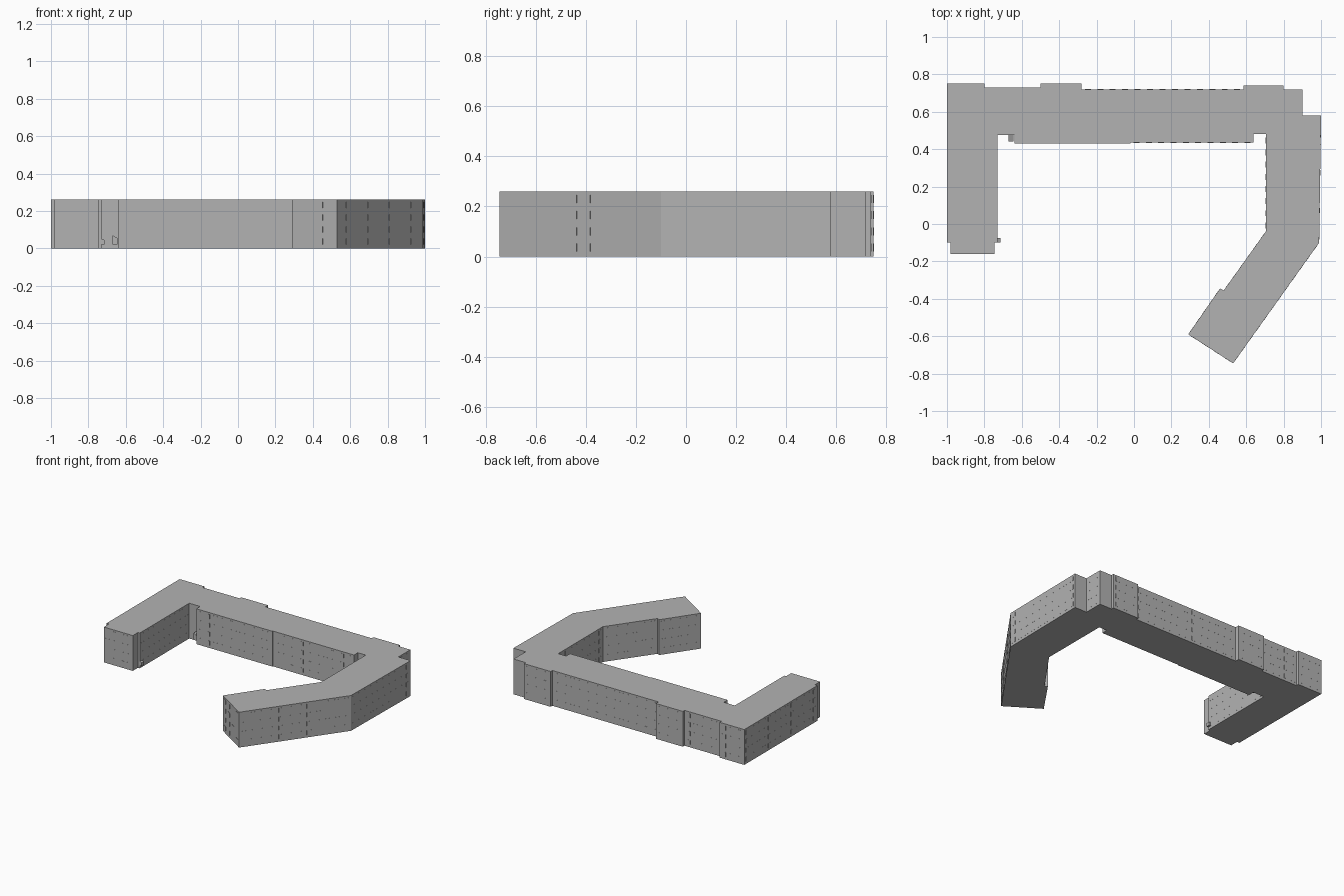
import bpy
import bmesh
from mathutils import Vector

cube = bpy.data.objects.get("Cube")
if cube:
    bpy.data.objects.remove(cube)

HEIGHT = 0.26
STOREYS = 4

grey = bpy.data.materials.new("plain grey")
grey.use_nodes = True
grey.diffuse_color = (0.45, 0.45, 0.45, 1)
grey.node_tree.nodes["Principled BSDF"].inputs["Base Color"].default_value = (0.45, 0.45, 0.45, 1)


def finish(name, bm):
    bmesh.ops.recalc_face_normals(bm, faces=bm.faces)
    mesh = bpy.data.meshes.new(name)
    bm.to_mesh(mesh)
    bm.free()
    mesh.materials.append(grey)
    obj = bpy.data.objects.new(name, mesh)
    bpy.context.collection.objects.link(obj)
    return obj


def extrude_face(bm, points, offset):
    face = bm.faces.new([bm.verts.new(p) for p in points])
    ext = bmesh.ops.extrude_face_region(bm, geom=[face])
    verts = [v for v in ext["geom"] if isinstance(v, bmesh.types.BMVert)]
    bmesh.ops.translate(bm, verts=verts, vec=offset)


# Building footprint, clockwise from the back right corner
outline = [
    (-1, .75), (-.8, .75), (-.8, .73), (-.5, .73), (-.5, .75), (-.28, .75),
    (-.28, .72), (.585, .72), (.585, .74), (.8, .74), (.8, .72), (.9, .72),
    (.9, .58), (1, .58), (.99, -.1), (.53, -.745), (.29, -.59),
    (.46, -.345), (.48, -.355), (.705, -.04), (.705, .48), (.64, .48),
    (.64, .435), (-.02, .435), (-.02, .43), (-.64, .43), (-.64, .475),
    (-.73, .475), (-.73, -.1), (-.745, -.1), (-.745, -.16), (-.98, -.16),
    (-.98, -.1), (-1, -.1),
]
bm = bmesh.new()
extrude_face(bm, [(x, y, 0) for x, y in outline], (0, 0, HEIGHT))
finish("building_block", bm)

# Rows of shallow window panes along every long wall
bm = bmesh.new()
storey = HEIGHT / STOREYS
for i, start in enumerate(outline):
    a = Vector((*start, 0))
    b = Vector((*outline[(i + 1) % len(outline)], 0))
    wall = b - a
    if wall.length < 0.12:
        continue
    along = wall.normalized()
    outward = Vector((-along.y, along.x, 0))
    count = round(wall.length / 0.065)
    pitch = wall.length / count
    for col in range(count):
        centre = a + along * pitch * (col + 0.5)
        for row in range(STOREYS):
            mid = centre + Vector((0, 0, storey * (row + 0.55)))
            w, h = along * 0.016, Vector((0, 0, 0.016))
            extrude_face(bm, [mid - w - h, mid + w - h, mid + w + h, mid - w + h],
                         outward * 0.0008)
finish("window_panes", bm)


# Small sloping entrance canopies in the courtyard
def canopy(name, x0, x1, y0, y1, low, high):
    bm = bmesh.new()
    profile = [(x0, y0, low), (x1, y0, low), (x1, y0, high - .015), (x0, y0, high)]
    extrude_face(bm, profile, (0, y1 - y0, 0))
    finish(name, bm)


canopy("wing_canopy", -.75, -.715, -.1, -.075, .02, .06)
canopy("corner_canopy", -.67, -.645, .44, .48, .02, .07)
